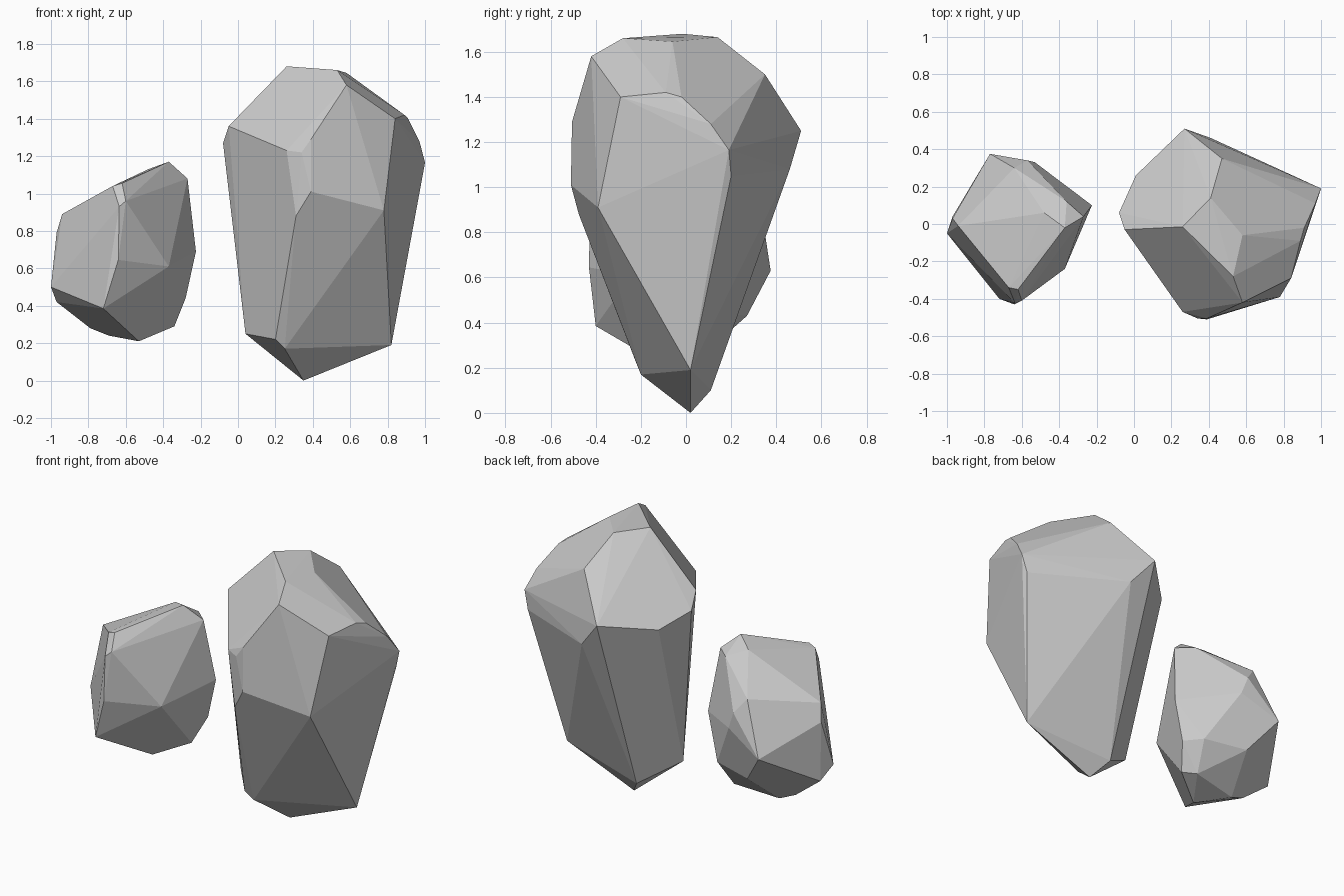
import bpy, bmesh, math


def rock(name, corners):
    """Faceted boulder: the convex skin around a handful of chiselled corners."""
    bm = bmesh.new()
    for c in corners:
        bm.verts.new(c)
    res = bmesh.ops.convex_hull(bm, input=bm.verts[:])
    loose = [v for v in bm.verts if not v.link_faces]
    bmesh.ops.delete(bm, geom=loose, context='VERTS')
    # merge nearly coplanar triangles into flat facets
    bmesh.ops.dissolve_limit(bm, angle_limit=math.radians(4),
                             verts=bm.verts[:], edges=bm.edges[:])
    bmesh.ops.recalc_face_normals(bm, faces=bm.faces[:])
    me = bpy.data.meshes.new(name)
    bm.to_mesh(me)
    bm.free()
    ob = bpy.data.objects.new(name, me)
    bpy.context.collection.objects.link(ob)
    return ob


# Tall boulder: crown, shoulders, front ridge, tapering foot
rock("tall_rock", [
    (.26, -.015, 1.68), (.41, .14, 1.665), (.58, -.06, 1.645), (.53, -.28, 1.66),
    (.58, -.42, 1.58), (.47, .35, 1.50),
    (.89, -.09, 1.42), (.84, -.29, 1.40), (.91, -.02, 1.40), (.97, .11, 1.28),
    (1.0, .19, 1.165), (.97, .20, 1.05), (.27, .51, 1.25), (.41, .46, 1.08),
    (.01, .26, 1.20), (-.08, .06, 1.27), (-.05, -.03, 1.36),
    (.26, -.47, 1.23), (.34, -.505, 1.22), (.39, -.505, 1.29), (.39, -.51, 1.01),
    (.31, -.475, .88), (.78, -.39, .91),
    (.82, .02, .19), (.35, .02, 0), (.27, .11, .10),
    (.20, -.22, .22), (.25, -.20, .17), (.04, -.03, .25),
])

# Small boulder: sloping top, front ridge, rounded foot
rock("small_rock", [
    (-.37, -.02, 1.17), (-.48, .06, 1.13), (-.36, .12, 1.08), (-.27, .04, 1.08),
    (-.67, -.34, 1.04), (-.62, -.35, 1.055), (-.94, -.01, .89), (-.64, .30, .95),
    (-.60, -.41, .96), (-.635, -.425, .93), (-.64, -.43, .645), (-.72, -.40, .385),
    (-.37, -.24, .61), (-.225, .10, .69), (-.57, .34, .86), (-.51, .30, .83),
    (-.53, .33, .75), (-.36, .19, .79), (-.97, .03, .79), (-.77, .375, .63),
    (-1.0, -.05, .50), (-.97, .04, .42), (-.28, .10, .44), (-.36, .20, .44),
    (-.34, .02, .29), (-.40, .09, .27), (-.53, -.10, .21), (-.69, .05, .24),
    (-.79, .03, .28), (-.76, .18, .43), (-.62, .27, .43),
])
